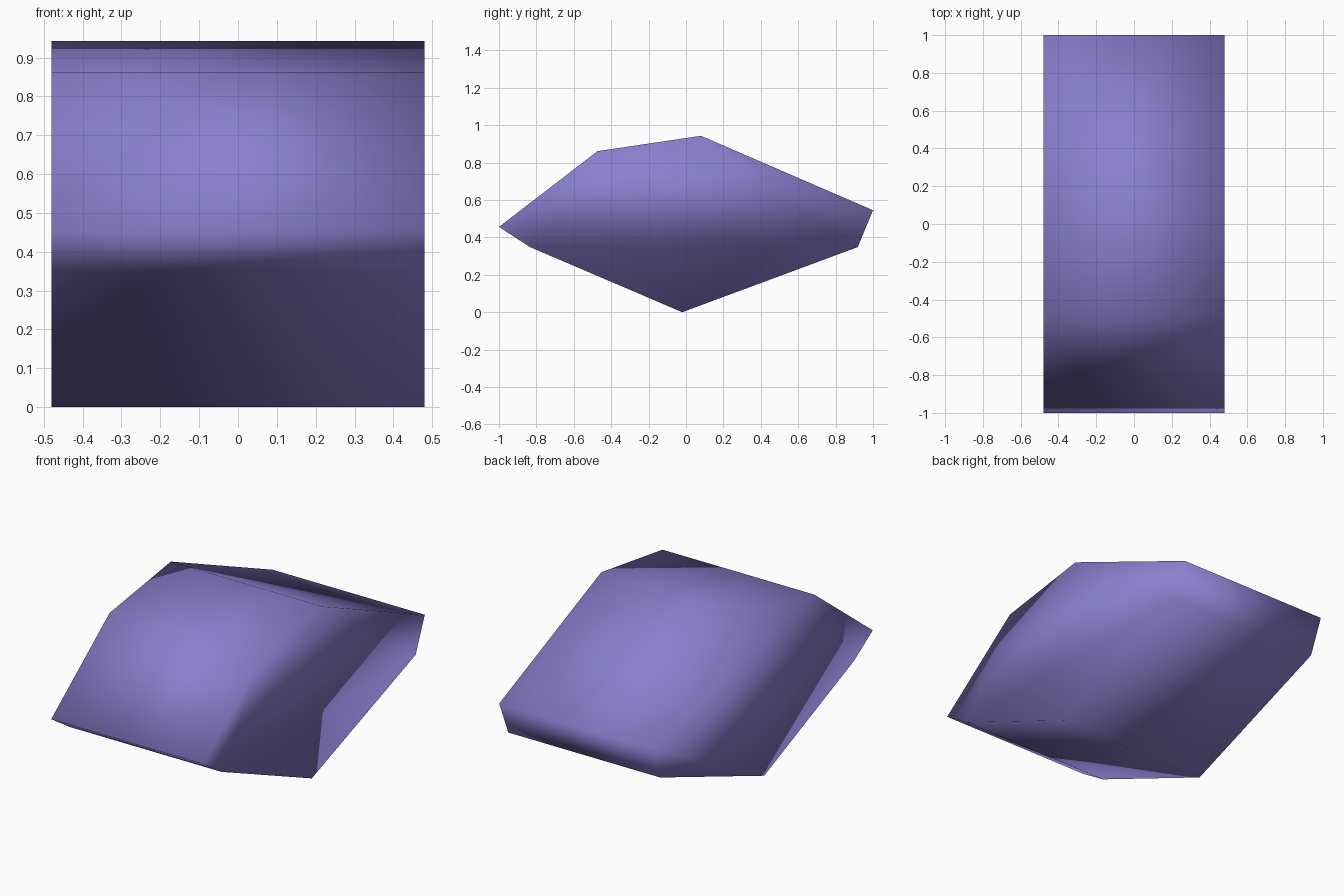
import bpy
import bmesh

cube = bpy.data.objects.get("Cube")
if cube:
    bpy.data.objects.remove(cube, do_unlink=True)

# Violet stone colour
violet = bpy.data.materials.new("violet")
violet.use_nodes = True
colour = (0.26, 0.215, 0.63, 1)
violet.diffuse_color = colour
violet.node_tree.nodes["Principled BSDF"].inputs["Base Color"].default_value = colour

# Side outline of the gem block as (y, z), counter-clockwise seen from +x
profile = [(-1, 0.456), (-0.834, 0.348), (-0.02, 0), (0.918, 0.348),
           (1, 0.545), (0.08, 0.943), (-0.473, 0.861)]
half_width = 0.48

# Extrude the outline across the width
bm = bmesh.new()
cap = bm.faces.new([bm.verts.new((-half_width, y, z)) for y, z in profile])
extruded = bmesh.ops.extrude_face_region(bm, geom=[cap], use_keep_orig=True)
moved = [g for g in extruded["geom"] if isinstance(g, bmesh.types.BMVert)]
bmesh.ops.translate(bm, verts=moved, vec=(2 * half_width, 0, 0))
bmesh.ops.recalc_face_normals(bm, faces=bm.faces)

# The block is shaded smooth all over, across the corners too
for face in bm.faces:
    face.smooth = True

mesh = bpy.data.meshes.new("gem_block")
bm.to_mesh(mesh)
bm.free()
mesh.materials.append(violet)
gem_block = bpy.data.objects.new("gem_block", mesh)
bpy.context.collection.objects.link(gem_block)
